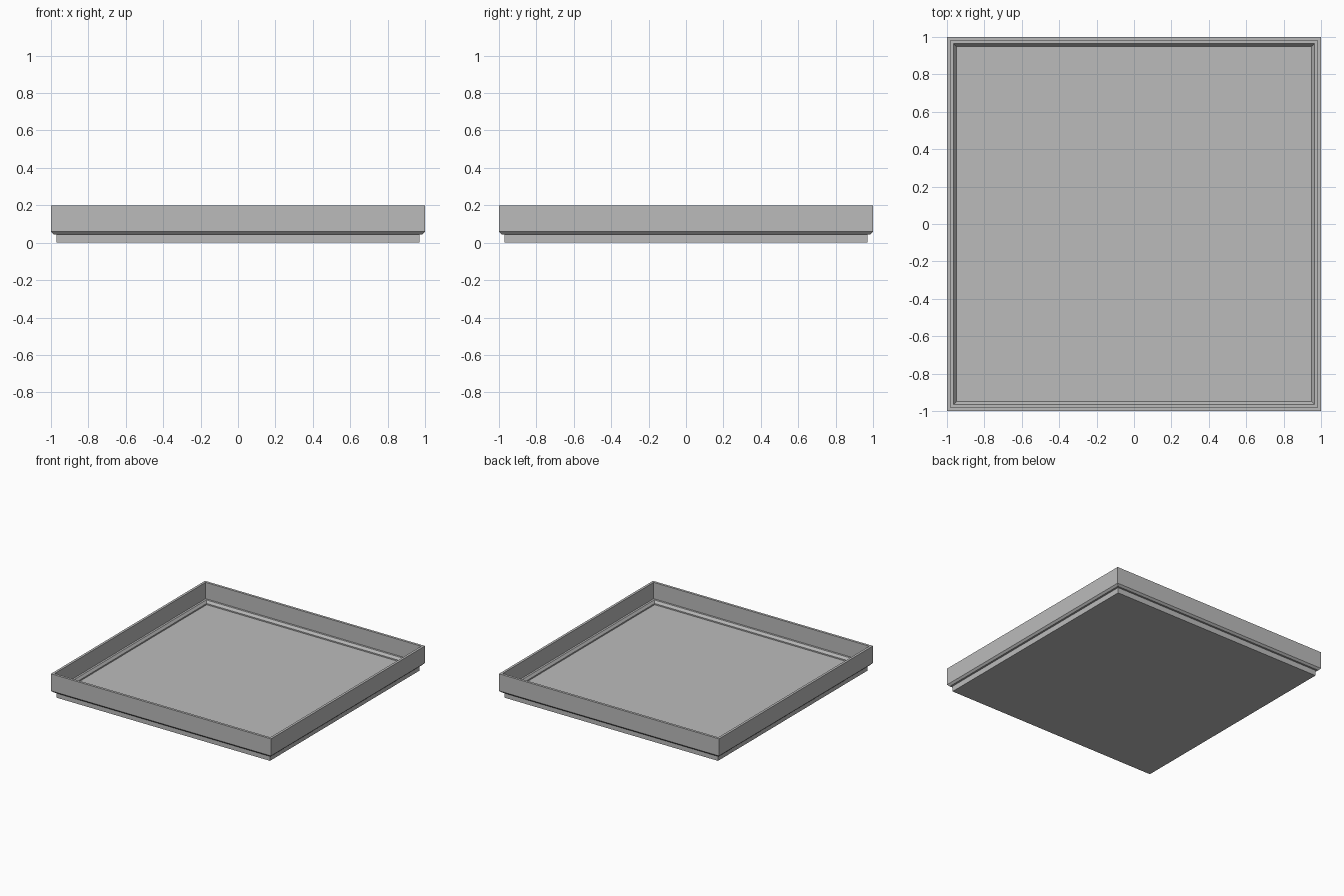
import bpy
import bmesh

old = bpy.data.objects.get("Cube")
if old:
    bpy.data.objects.remove(old, do_unlink=True)

grey = bpy.data.materials.new("plain grey")
grey.use_nodes = True
colour = (0.5, 0.5, 0.5, 1)
grey.diffuse_color = colour
grey.node_tree.nodes["Principled BSDF"].inputs["Base Color"].default_value = colour

# Wall section as (half width, height): underside, foot, flared rim, inner ledge, floor
section = [(0.97, 0), (0.97, 0.045), (0.985, 0.045), (1, 0.06), (1, 0.2),
           (0.98, 0.2), (0.98, 0.066), (0.964, 0.066), (0.95, 0.046), (0.95, 0.036)]
corners = [(-1, -1), (1, -1), (1, 1), (-1, 1)]

# Sweep the section around the square and close the underside and floor
bm = bmesh.new()
rings = [[bm.verts.new((r * x, r * y, z)) for x, y in corners] for r, z in section]
for low, high in zip(rings, rings[1:]):
    for i in range(4):
        j = (i + 1) % 4
        bm.faces.new((low[i], low[j], high[j], high[i]))
bm.faces.new(rings[0][::-1])
bm.faces.new(rings[-1])
bmesh.ops.recalc_face_normals(bm, faces=bm.faces)

mesh = bpy.data.meshes.new("tray")
bm.to_mesh(mesh)
bm.free()
mesh.materials.append(grey)
tray = bpy.data.objects.new("tray", mesh)
bpy.context.collection.objects.link(tray)
